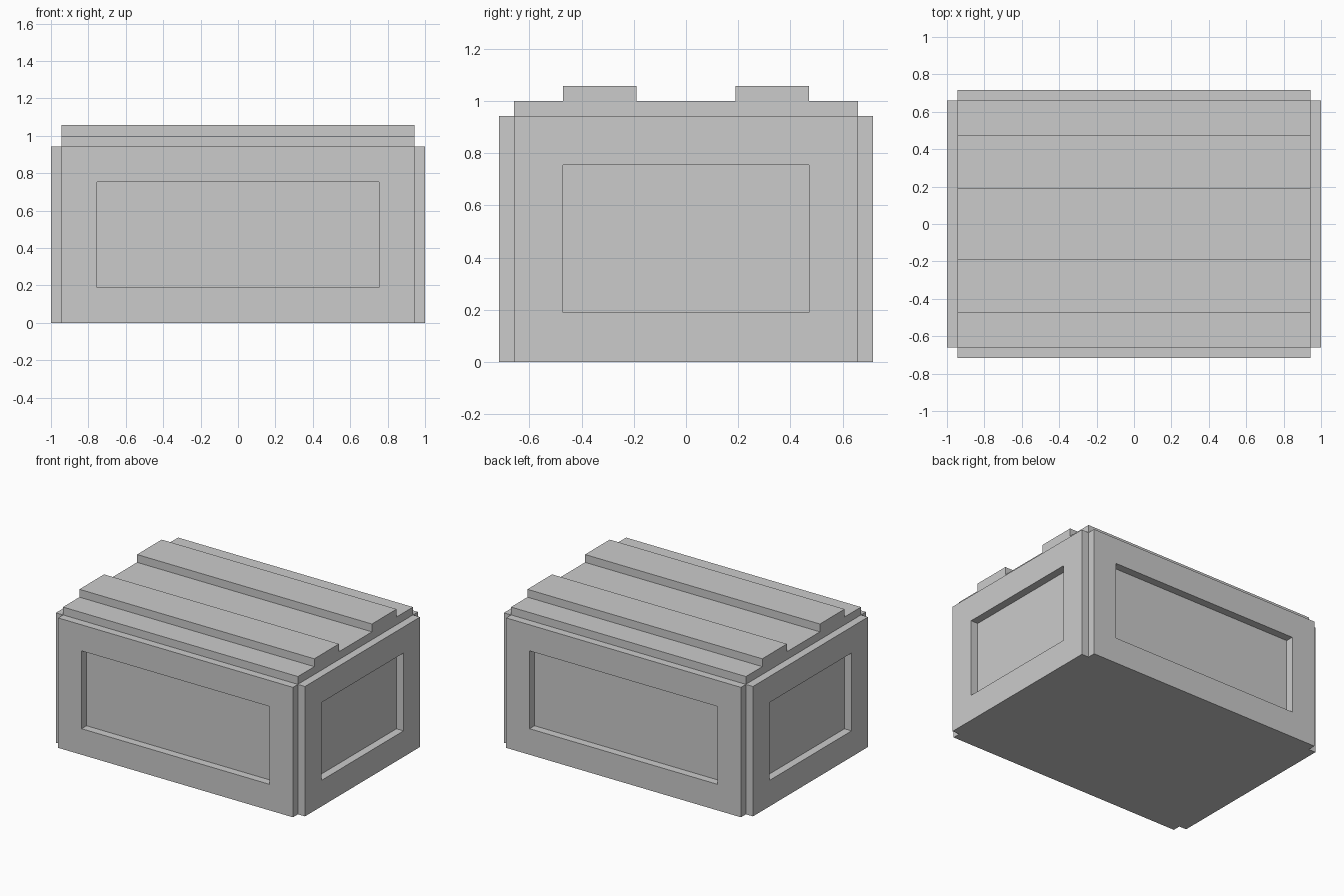
import bpy
import bmesh
from math import pi
from mathutils import Matrix, Vector

if "Cube" in bpy.data.objects:
    bpy.data.objects.remove(bpy.data.objects["Cube"])

HX, HY, HZ = 0.943, 0.66, 1.0   # core half width, half depth, height
T = 0.057                       # thickness of frames and slats
FRAME_TOP = 0.943
BORDER = 0.189                  # width of the frame rails


def finish(name, bm):
    bmesh.ops.recalc_face_normals(bm, faces=bm.faces)
    mesh = bpy.data.meshes.new(name)
    bm.to_mesh(mesh)
    bm.free()
    obj = bpy.data.objects.new(name, mesh)
    bpy.context.collection.objects.link(obj)
    return obj


def box(name, lo, hi):
    lo, hi = Vector(lo), Vector(hi)
    bm = bmesh.new()
    bmesh.ops.create_cube(bm, size=1, matrix=Matrix.Translation((lo + hi) / 2)
                          @ Matrix.Diagonal((hi - lo).to_4d()))
    return finish(name, bm)


def frame(name, half, offset, angle):
    """Rectangular picture frame facing -y, then turned about z."""
    bm = bmesh.new()

    def loop(inset):
        x, low, high = half - inset, inset, FRAME_TOP - inset
        return [bm.verts.new((px, -offset, pz)) for px, pz in
                ((-x, low), (x, low), (x, high), (-x, high))]

    outer, inner = loop(0), loop(BORDER)
    faces = []
    for i in range(4):
        j = (i + 1) % 4
        faces.append(bm.faces.new((outer[i], outer[j], inner[j], inner[i])))
    ext = bmesh.ops.extrude_face_region(bm, geom=faces, use_keep_orig=True)
    verts = [g for g in ext["geom"] if isinstance(g, bmesh.types.BMVert)]
    bmesh.ops.translate(bm, verts=verts, vec=(0, -T, 0))
    bmesh.ops.rotate(bm, verts=bm.verts, matrix=Matrix.Rotation(angle, 3, 'Z'))
    # merge the flat mitres so each frame reads as one clean panel
    return finish(name, bm)


# Main body
box("crate_body", (-HX, -HY, 0), (HX, HY, HZ))

# Raised frames leave a recessed panel on all four sides
frame("front_frame", HX, HY, 0)
frame("right_frame", HY, HX, pi / 2)
frame("back_frame", HX, HY, pi)
frame("left_frame", HY, HX, -pi / 2)

# Two slats along the lid
box("front_lid_slat", (-HX, -0.472, HZ), (HX, -0.189, HZ + T))
box("back_lid_slat", (-HX, 0.189, HZ), (HX, 0.472, HZ + T))
